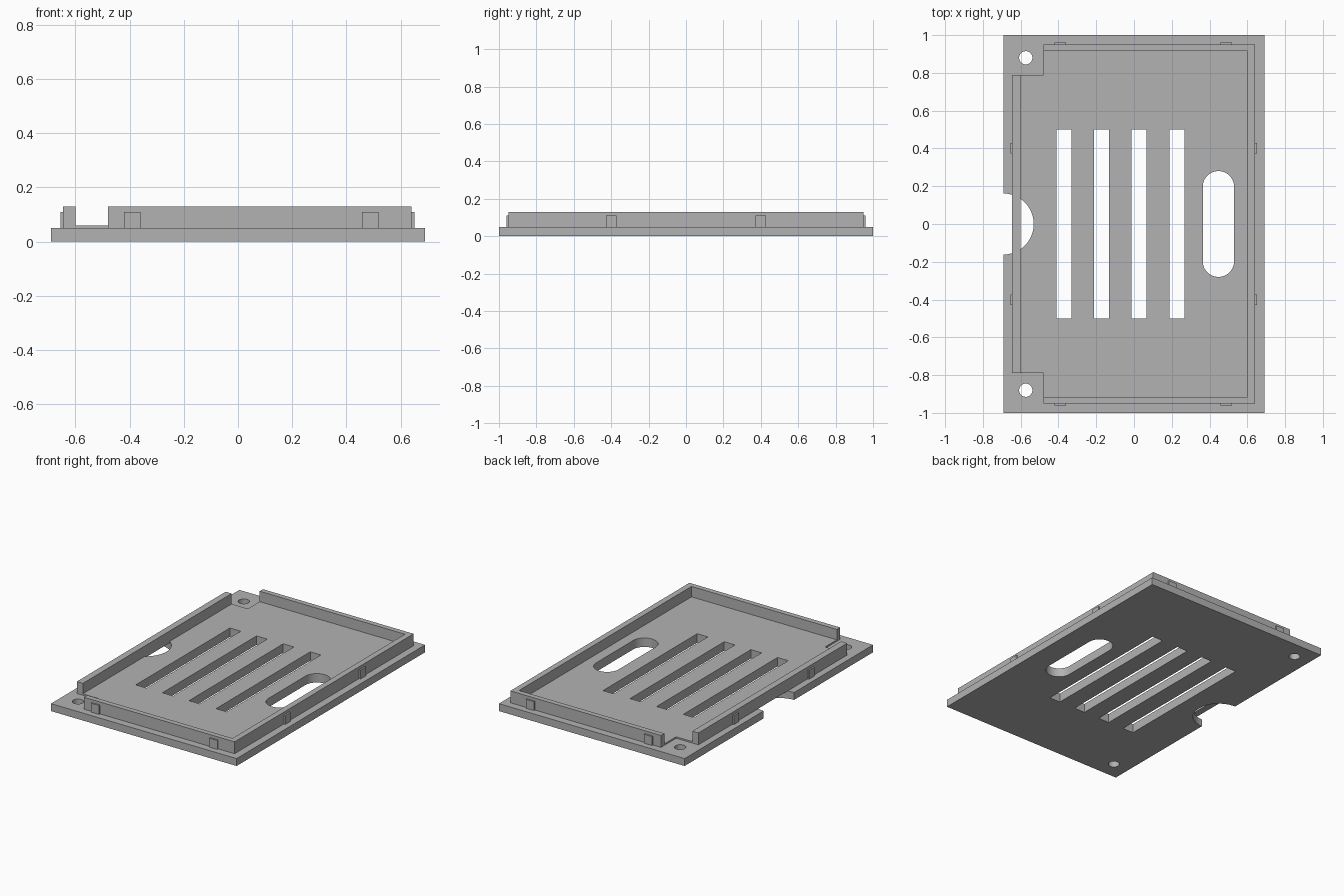
import bpy, bmesh, math

if "Cube" in bpy.data.objects:
    bpy.data.objects.remove(bpy.data.objects["Cube"])

grey = bpy.data.materials.new("plain grey")
grey.diffuse_color = (0.45, 0.45, 0.45, 1)
grey.use_nodes = True
grey.node_tree.nodes["Principled BSDF"].inputs["Base Color"].default_value = grey.diffuse_color


def prism(name, outline, z0, z1):
    """Extrude a flat outline between two heights."""
    bm = bmesh.new()
    face = bm.faces.new([bm.verts.new((x, y, z0)) for x, y in outline])
    top = bmesh.ops.extrude_face_region(bm, geom=[face])["geom"]
    bmesh.ops.translate(bm, vec=(0, 0, z1 - z0),
                        verts=[v for v in top if isinstance(v, bmesh.types.BMVert)])
    bmesh.ops.recalc_face_normals(bm, faces=bm.faces[:])
    me = bpy.data.meshes.new(name)
    bm.to_mesh(me)
    bm.free()
    me.materials.append(grey)
    ob = bpy.data.objects.new(name, me)
    bpy.context.collection.objects.link(ob)
    return ob


def rect(x0, x1, y0, y1):
    return [(x0, y0), (x1, y0), (x1, y1), (x0, y1)]


def stadium(cx, cy, r, half=0.0, n=24):
    """Circle, or a long slot with round ends when half > 0."""
    pts = []
    for end in (0, 1):
        for i in range(n + 1):
            if half == 0 and i == n:
                continue
            a = math.pi * (end + i / n)
            pts.append((cx + r * math.cos(a),
                        cy + (half if end == 0 else -half) + r * math.sin(a)))
    return pts


# Base plate and the raised floor inside the rim
plate = prism("base_plate", rect(-0.69, 0.69, -1, 1), 0, 0.05)
floor = prism("raised_floor", [
    (-0.60, -0.79), (-0.48, -0.79), (-0.48, -0.915), (0.60, -0.915),
    (0.60, 0.915), (-0.48, 0.915), (-0.48, 0.79), (-0.60, 0.79)], 0.05, 0.06)

# Openings: vent slots, long round slot, screw holes and edge notch
openings = [rect(x - 0.04, x + 0.04, -0.5, 0.5) for x in (-0.37, -0.172, 0.026, 0.227)]
openings.append(stadium(0.447, 0, 0.083, 0.197))
openings += [stadium(-0.573, s * 0.88, 0.035) for s in (-1, 1)]
openings.append(stadium(-0.693, 0, 0.162))
for i, outline in enumerate(openings):
    cutter = prism(f"cutter_{i}", outline, -0.1, 0.2)
    cutter.hide_render = True
    cutter.hide_set(True)
    for ob in (plate, floor):
        if ob is floor and len(outline) == 48 and abs(outline[0][1]) > 0.5:
            continue  # screw holes lie outside the floor
        mod = ob.modifiers.new("opening", 'BOOLEAN')
        mod.operation = 'DIFFERENCE'
        mod.solver = 'EXACT'
        mod.object = cutter

# Bake the openings and drop the cutters
dg = bpy.context.evaluated_depsgraph_get()
dg.update()
for ob in (plate, floor):
    baked = bpy.data.meshes.new_from_object(ob.evaluated_get(dg))
    ob.modifiers.clear()
    ob.data = baked
for ob in list(bpy.data.objects):
    if ob.name.startswith("cutter_"):
        bpy.data.objects.remove(ob)

# Rim: three-sided wall plus a shorter wall bridging the notch
prism("rim_wall", [
    (-0.48, -0.95), (0.64, -0.95), (0.64, 0.95), (-0.48, 0.95),
    (-0.48, 0.915), (0.60, 0.915), (0.60, -0.915), (-0.48, -0.915)], 0.05, 0.13)
prism("left_wall", rect(-0.645, -0.60, -0.79, 0.79), 0.05, 0.13)

# Snap tabs on the outside of the rim
for s in (-1, 1):
    for x in (-0.39, 0.488):
        ya, yb = sorted((s * 0.948, s * 0.96))
        prism("end_tab", rect(x - 0.03, x + 0.03, ya, yb), 0.05, 0.11)
    prism("right_tab", rect(0.638, 0.651, s * 0.4 - 0.028, s * 0.4 + 0.028), 0.05, 0.11)
    prism("left_tab", rect(-0.655, -0.643, s * 0.4 - 0.028, s * 0.4 + 0.028), 0.05, 0.11)
